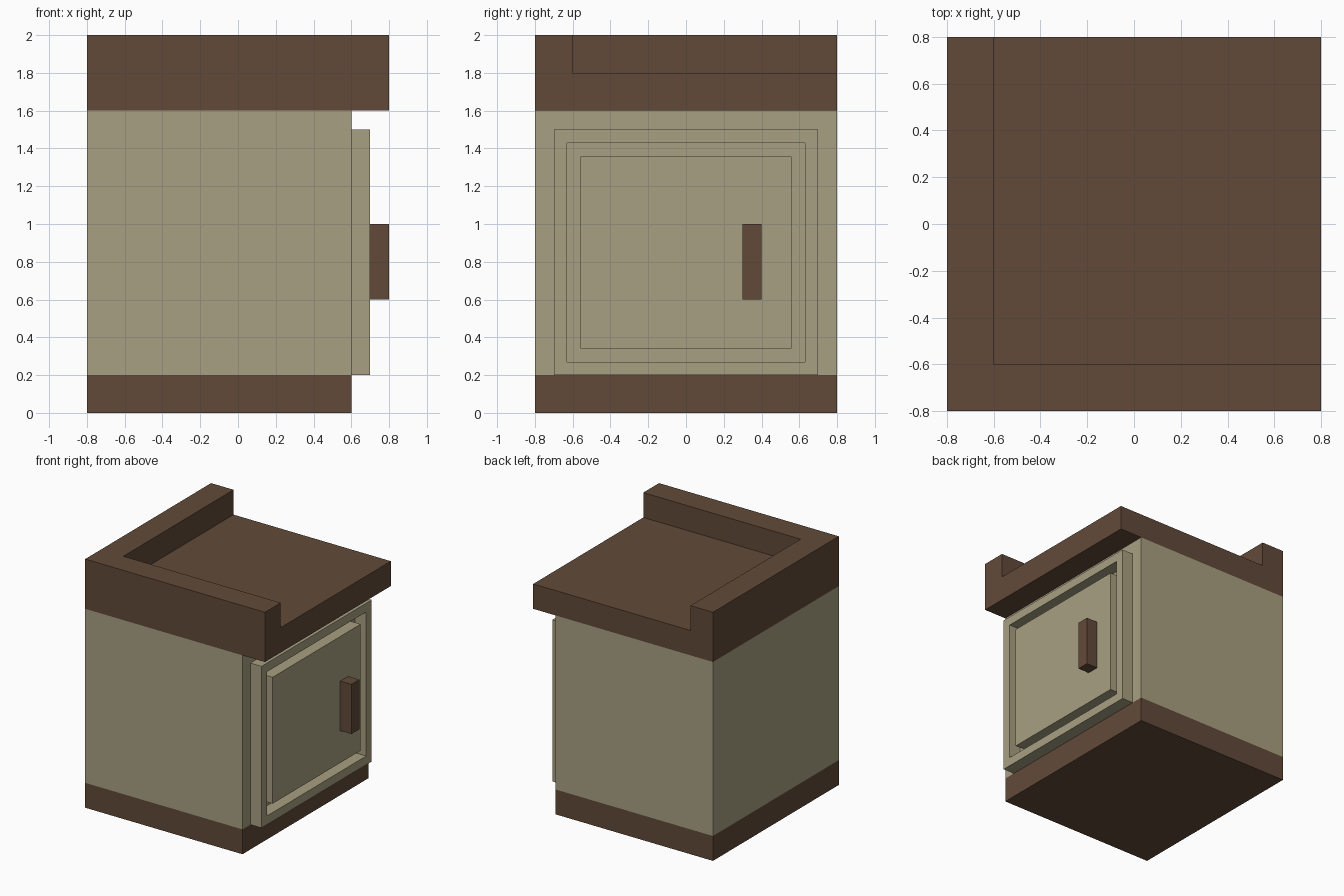
import bpy
import bmesh

if "Cube" in bpy.data.objects:
    bpy.data.objects.remove(bpy.data.objects["Cube"])


def material(name, color):
    m = bpy.data.materials.new(name)
    m.diffuse_color = (*color, 1)
    m.use_nodes = True
    m.node_tree.nodes["Principled BSDF"].inputs["Base Color"].default_value = m.diffuse_color
    return m


brown = material("dark_wood_brown", (0.122, 0.0685, 0.0409))
tan = material("painted_tan", (0.397, 0.352, 0.223))


def finish(name, bm, mat):
    bmesh.ops.recalc_face_normals(bm, faces=bm.faces)
    mesh = bpy.data.meshes.new(name)
    bm.to_mesh(mesh)
    bm.free()
    mesh.materials.append(mat)
    obj = bpy.data.objects.new(name, mesh)
    bpy.context.collection.objects.link(obj)
    return obj


def box_bmesh(lo, hi):
    bm = bmesh.new()
    bmesh.ops.create_cube(bm, size=1)
    for v in bm.verts:
        v.co = [(a + b) / 2 + c * (b - a) for a, b, c in zip(lo, hi, v.co)]
    return bm


def box(name, lo, hi, mat):
    return finish(name, box_bmesh(lo, hi), mat)


# Cabinet carcass and plinth
box("plinth", (-0.8, -0.8, 0), (0.6, 0.8, 0.2), brown)
box("cabinet_body", (-0.8, -0.8, 0.2), (0.6, 0.8, 1.6), tan)

# Overhanging countertop with an L-shaped raised rim
box("countertop", (-0.8, -0.8, 1.6), (0.8, 0.8, 1.8), brown)
bm = bmesh.new()
outline = [(-0.8, -0.8), (0.8, -0.8), (0.8, -0.6),
           (-0.6, -0.6), (-0.6, 0.8), (-0.8, 0.8)]
base = bm.faces.new([bm.verts.new((x, y, 1.8)) for x, y in outline])
ext = bmesh.ops.extrude_face_region(bm, geom=[base], use_keep_orig=True)
top = [g for g in ext["geom"] if isinstance(g, bmesh.types.BMVert)]
bmesh.ops.translate(bm, verts=top, vec=(0, 0, 0.2))
finish("countertop_rim", bm, brown)

# Door: frame, sunken groove and raised centre panel
bm = box_bmesh((0.6, -0.7, 0.2), (0.7, 0.7, 1.5))
bm.normal_update()
panel = max(bm.faces, key=lambda f: f.calc_center_median().x)
for shift in (-0.1, 0.1):
    bmesh.ops.inset_region(bm, faces=[panel], thickness=0.1)
    ext = bmesh.ops.extrude_discrete_faces(bm, faces=[panel])
    panel = ext["faces"][0]
    bmesh.ops.translate(bm, verts=panel.verts[:], vec=(shift, 0, 0))
    bm.normal_update()
# Open back, where the door meets the cabinet
back = [f for f in bm.faces if len(f.verts) == 4
        and all(abs(v.co.x - 0.6) < 1e-4 for v in f.verts)
        and f.calc_area() > 1.5]
bmesh.ops.delete(bm, geom=back, context='FACES_ONLY')
finish("door", bm, tan)

# Door handle
box("door_handle", (0.7, 0.3, 0.6), (0.8, 0.4, 1.0), brown)
